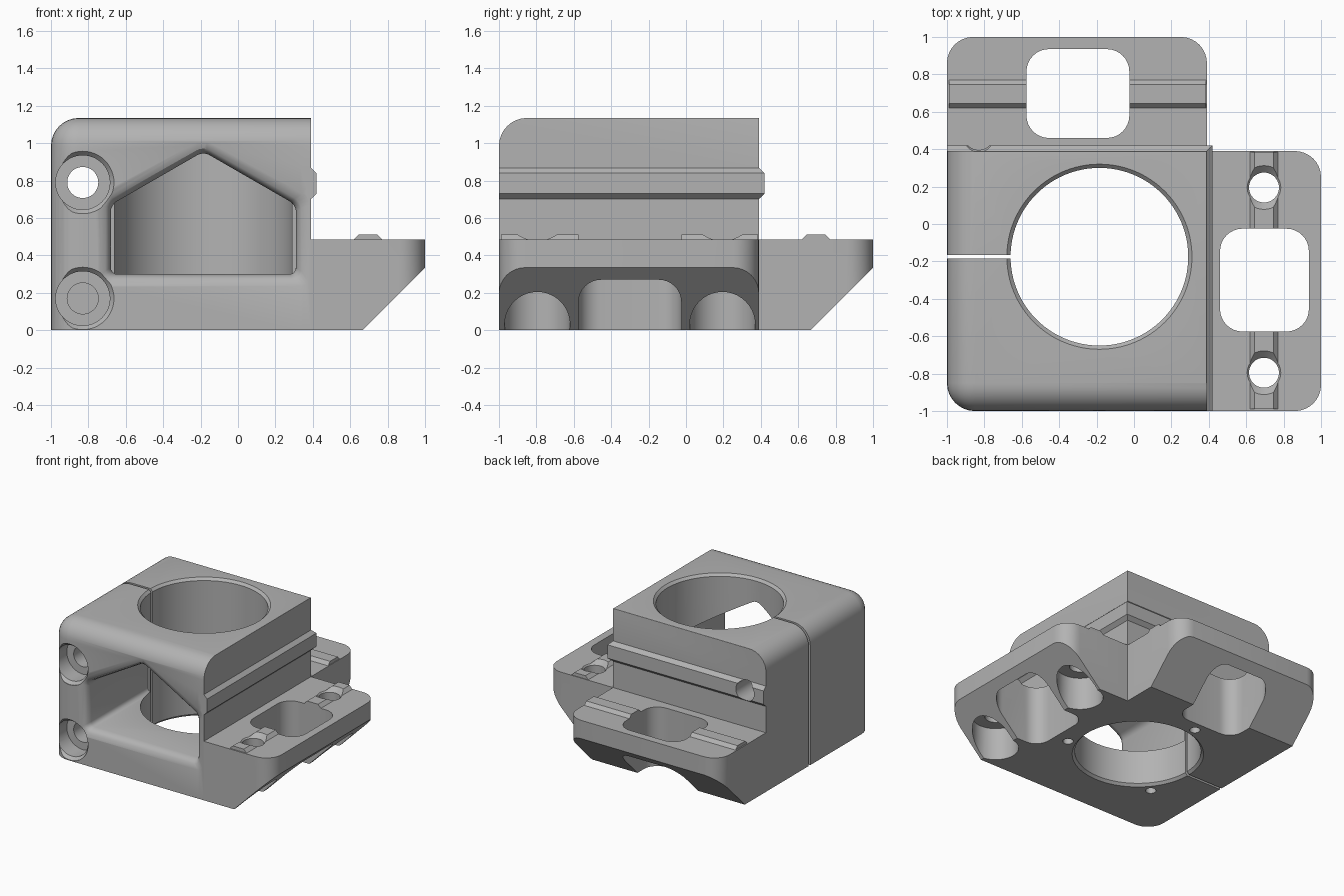
import bpy, bmesh
from math import sin, cos, pi, radians, sqrt
from mathutils import Matrix, Vector

cube = bpy.data.objects.get("Cube")
if cube:
    bpy.data.objects.remove(cube, do_unlink=True)

grey = bpy.data.materials.new("plain grey")
grey.use_nodes = True
grey.diffuse_color = (0.45, 0.45, 0.45, 1)
grey.node_tree.nodes["Principled BSDF"].inputs["Base Color"].default_value = grey.diffuse_color

SWAP = Matrix(((0, 1, 0, 0), (1, 0, 0, 0), (0, 0, 1, 0), (0, 0, 0, 1)))
TOP, SIDE, FLANGE = 1.135, 0.39, 0.485
BORE = Vector((-0.185, -0.175, 0))


def finish(name, bm, swap=False):
    if swap:
        bm.transform(SWAP)
    bmesh.ops.recalc_face_normals(bm, faces=bm.faces)
    mesh = bpy.data.meshes.new(name)
    bm.to_mesh(mesh)
    bm.free()
    mesh.materials.append(grey)
    ob = bpy.data.objects.new(name, mesh)
    bpy.context.collection.objects.link(ob)
    return ob


def loft(rings):
    """Closed solid through matching rings of points."""
    bm = bmesh.new()
    rows = [[bm.verts.new(p) for p in ring] for ring in rings]
    n = len(rows[0])
    for a, b in zip(rows, rows[1:]):
        for i in range(n):
            j = (i + 1) % n
            bm.faces.new((a[i], a[j], b[j], b[i]))
    bm.faces.new(rows[0])
    bm.faces.new(rows[-1])
    bmesh.ops.recalc_face_normals(bm, faces=bm.faces)
    return bm


def box(x0, x1, y0, y1, z0, z1):
    return loft([[(x0, y0, z), (x1, y0, z), (x1, y1, z), (x0, y1, z)] for z in (z0, z1)])


def round_edges(bm, radius, rule, segments=8):
    edges = [e for e in bm.edges if rule(*[v.co for v in e.verts])]
    bmesh.ops.bevel(bm, geom=edges, offset=radius, segments=segments, profile=0.5,
                    affect='EDGES', clamp_overlap=True)


def turned(cx, cy, profile, sides=64, along_y=False):
    """Round solid from (radius, distance) pairs, along z or along y."""
    rings = []
    for r, d in profile:
        ring = [(cx + r * cos(2 * pi * i / sides), cy + r * sin(2 * pi * i / sides)) for i in range(sides)]
        rings.append([(u, d, v) if along_y else (u, v, d) for u, v in ring])
    return loft(rings)


def combine(body, tool, operation):
    mod = body.modifiers.new("part", 'BOOLEAN')
    mod.operation, mod.solver, mod.object = operation, 'EXACT', tool
    dg = bpy.context.evaluated_depsgraph_get()
    mesh = bpy.data.meshes.new_from_object(body.evaluated_get(dg))
    body.modifiers.clear()
    body.data = mesh
    bpy.data.objects.remove(tool, do_unlink=True)


def vertical(a, b):
    return abs(a.z - b.z) > 0.1 and abs(a.x - b.x) + abs(a.y - b.y) < 0.01


# Main clamp block: large rounds on the front and right, small ones on the other top edges
bm = box(-1, SIDE, -1, SIDE, 0, TOP)
round_edges(bm, 0.15, lambda a, b: (vertical(a, b) and a.x < -0.9 and a.y < -0.9)
            or (a.z > 1 and b.z > 1 and (max(a.x, b.x) < -0.9 or max(a.y, b.y) < -0.9)))
round_edges(bm, 0.03, lambda a, b: min(a.z, b.z) > TOP - 0.001
            and (min(a.x, b.x) > SIDE - 0.001 or min(a.y, b.y) > SIDE - 0.001), 4)
body = finish("clamp_block", bm)

# Mounting flanges with a sloped underside, and their locating ribs
for swap in (False, True):
    bm = box(0.34, 1, -1, SIDE, 0, FLANGE)
    round_edges(bm, 0.14, lambda a, b: vertical(a, b) and a.x > 0.9)
    cut = bmesh.ops.bisect_plane(bm, geom=bm.verts[:] + bm.edges[:] + bm.faces[:],
                                 plane_co=(0.665, 0, 0), plane_no=(1, 0, -1), clear_outer=True)
    bmesh.ops.holes_fill(bm, edges=[e for e in bm.edges if e.is_boundary])
    combine(body, finish("flange", bm, swap), 'UNION')
    rib = [(0.605, 0.47), (0.645, 0.512), (0.745, 0.512), (0.785, 0.47)]
    bm = loft([[(x, y, z) for x, z in rib] for y in (-0.99, 0.385)])
    combine(body, finish("flange_rib", bm, swap), 'UNION')

# Rib wrapping the two upper walls
rings = []
for z, h in ((0.692, 0.38), (0.73, 0.42), (0.84, 0.42), (0.878, 0.38)):
    rings.append([(x, y, z) for x, y in ((-1, 0.34), (0.34, 0.34), (0.34, -1), (h, -1), (h, h), (-1, h))])
combine(body, finish("wall_rib", loft(rings)), 'UNION')

# Slots and counterbored screw holes in each flange
for swap in (False, True):
    bm = box(0.46, 0.935, -0.575, -0.025, -0.1, 0.7)
    round_edges(bm, 0.12, vertical)
    combine(body, finish("slot_cutter", bm, swap), 'DIFFERENCE')
    for y in (0.195, -0.795):
        bm = turned(0.695, y, [(0.175, -0.1), (0.175, 0.27), (0.08, 0.27), (0.08, 0.475), (0.125, 0.52)], 40)
        combine(body, finish("screw_cutter", bm, swap), 'DIFFERENCE')

# Front window: five-sided, with a rounded lip, running into the bore
rings = []
R = 0.07
for y in (-1.05, -1, -0.985, -0.965, -0.93, -0.2):
    d = min(max(y + 1, 0), R)
    g = R - sqrt(R * R - (R - d) ** 2)
    rings.append([(-0.68 - g, y, 0.30 - g), (0.31 + g, y, 0.30 - g), (0.31 + g, y, 0.67 + g * 0.6),
                  (BORE.x, y, 0.955 + g), (-0.68 - g, y, 0.67 + g * 0.6)])
bm = loft(rings)
round_edges(bm, 0.035, lambda a, b: abs(a.y - b.y) > 0.001, 4)
combine(body, finish("window_cutter", bm), 'DIFFERENCE')

# Vertical bore with a chamfered mouth at each end
r = 0.475
bm = turned(BORE.x, BORE.y, [(r + 0.02, -0.1), (r + 0.02, 0), (r, 0.02), (r, TOP - 0.02),
                             (r + 0.02, TOP), (r + 0.02, TOP + 0.1)], 96)
combine(body, finish("bore_cutter", bm), 'DIFFERENCE')

# Clamping slit
combine(body, finish("slit_cutter", box(-1.1, -0.6, -0.185, -0.165, -0.1, 1.3)), 'DIFFERENCE')

# Clamp screw holes, recessed at the front
for z, end in ((0.79, 0.6), (0.17, 0.7)):
    bm = turned(-0.83, z, [(0.167, -1.1), (0.167, -0.995), (0.145, -0.97), (0.145, -0.83),
                           (0.083, -0.83), (0.083, end)], 48, True)
    combine(body, finish("clamp_screw_cutter", bm), 'DIFFERENCE')

# Three small pin holes around the bore underneath
for angle in (-20, 100, 220):
    a = radians(angle)
    bm = turned(BORE.x + 0.56 * cos(a), BORE.y + 0.56 * sin(a), [(0.04, -0.1), (0.04, 0.12)], 24)
    combine(body, finish("pin_cutter", bm), 'DIFFERENCE')

bpy.ops.object.select_all(action='DESELECT')
body.select_set(True)
bpy.context.view_layer.objects.active = body
bpy.ops.object.shade_smooth_by_angle(angle=radians(30))
